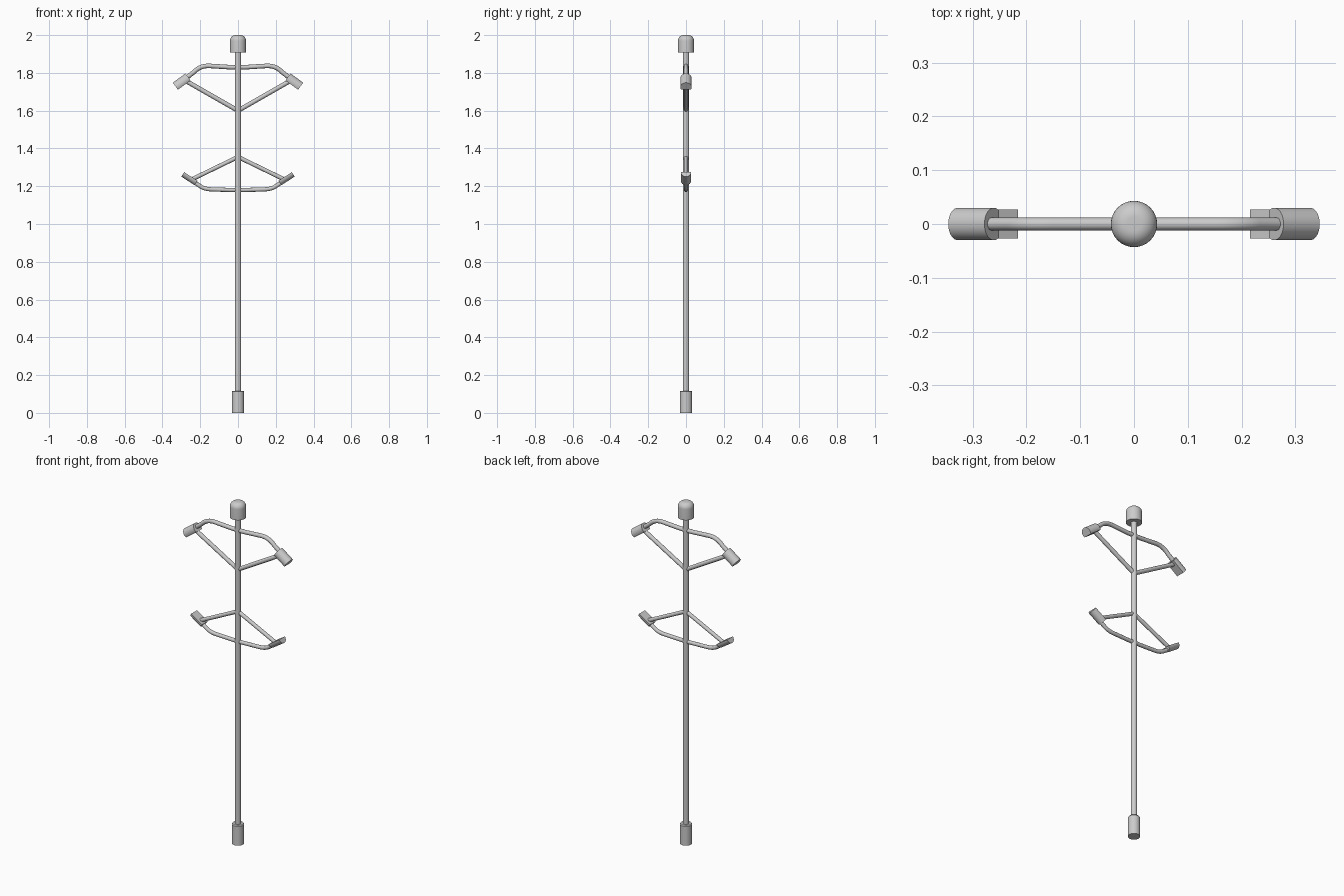
import bpy, bmesh
from math import sin, cos, pi, radians, acos
from mathutils import Vector

if "Cube" in bpy.data.objects:
    bpy.data.objects.remove(bpy.data.objects["Cube"])


def finish(name, bm):
    bmesh.ops.recalc_face_normals(bm, faces=bm.faces)
    me = bpy.data.meshes.new(name)
    bm.to_mesh(me)
    bm.free()
    ob = bpy.data.objects.new(name, me)
    bpy.context.collection.objects.link(ob)
    bpy.ops.object.select_all(action='DESELECT')
    ob.select_set(True)
    bpy.context.view_layer.objects.active = ob
    bpy.ops.object.shade_smooth_by_angle(angle=radians(35))
    return ob


def lathe(name, profile, steps=32):
    bm = bmesh.new()
    vs = [bm.verts.new((r, 0, z)) for r, z in profile]
    es = [bm.edges.new(p) for p in zip(vs, vs[1:])]
    bmesh.ops.spin(bm, geom=vs + es, cent=(0, 0, 0), axis=(0, 0, 1), angle=2 * pi, steps=steps)
    bmesh.ops.remove_doubles(bm, verts=bm.verts, dist=1e-5)
    return finish(name, bm)


def tube(name, points, radius):
    cu = bpy.data.curves.new(name, 'CURVE')
    cu.dimensions = '3D'
    cu.bevel_depth = radius
    cu.bevel_resolution = 4
    cu.use_fill_caps = True
    sp = cu.splines.new('POLY')
    sp.points.add(len(points) - 1)
    for p, (x, z) in zip(sp.points, points):
        p.co = (x, 0, z, 1)
    ob = bpy.data.objects.new(name, cu)
    bpy.context.collection.objects.link(ob)


def bent_arm(name, mid_z, start, corner, stop, end, radius):
    # straight crossbar with a smooth bend down (or up) to each end
    right = [(0.04, mid_z)]
    for i in range(9):
        t = i / 8
        right.append(tuple((1 - t) ** 2 * a + 2 * t * (1 - t) * b + t * t * c
                           for a, b, c in zip(start, corner, stop)))
    right.append(end)
    tube(name, [(-x, z) for x, z in reversed(right)] + right, radius)


def d_block(name, side, centre, axis, normal, length, r, depth):
    # round-backed block with one flat side
    a = Vector((axis[0] * side, 0, axis[1]))
    n = Vector((normal[0] * side, 0, normal[1]))
    c = Vector((centre[0] * side, 0, centre[1]))
    half = acos((r - depth) / r)
    bm = bmesh.new()
    ring = []
    for i in range(25):
        ang = -half + 2 * half * i / 24
        p = c + n * (r * cos(ang) - r + depth / 2) + Vector((0, r * sin(ang), 0))
        ring.append(bm.verts.new(p - a * length / 2))
    f = bm.faces.new(ring)
    ext = bmesh.ops.extrude_face_region(bm, geom=[f], use_keep_orig=True)
    bmesh.ops.translate(bm, vec=a * length,
                        verts=[v for v in ext['geom'] if isinstance(v, bmesh.types.BMVert)])
    finish(name, bm)


# pole, foot and rounded top cap
lathe("pole", [(0, 0.05), (0.017, 0.05), (0.017, 1.95), (0, 1.95)])
lathe("foot", [(0, 0), (0.033, 0), (0.033, 0.112), (0.029, 0.117), (0, 0.117)])
round_top = [(0.013 + 0.03 * cos(i * pi / 16), 1.97 + 0.03 * sin(i * pi / 16)) for i in range(9)]
lathe("top_cap", [(0, 1.907), (0.043, 1.907)] + round_top + [(0, 2.0)])

# bent crossbars
bent_arm("upper_crossbar", 1.83, (0.15, 1.837), (0.20, 1.84), (0.235, 1.803), (0.28, 1.768), 0.012)
bent_arm("lower_crossbar", 1.18, (0.13, 1.183), (0.175, 1.183), (0.20, 1.20), (0.245, 1.23), 0.011)

# V-shaped struts and end blocks, mirrored left and right
ua, la = radians(36), radians(33)
for side, tag in ((1, "right"), (-1, "left")):
    tube("upper_strut_" + tag, [(0, 1.60), (0.275 * side, 1.757)], 0.012)
    tube("lower_strut_" + tag, [(0, 1.355), (0.245 * side, 1.236)], 0.011)
    d_block("upper_block_" + tag, side, (0.298, 1.754), (cos(ua), -sin(ua)),
            (sin(ua), cos(ua)), 0.083, 0.03, 0.046)
    d_block("lower_block_" + tag, side, (0.2575, 1.24), (cos(la), sin(la)),
            (sin(la), -cos(la)), 0.083, 0.027, 0.028)
